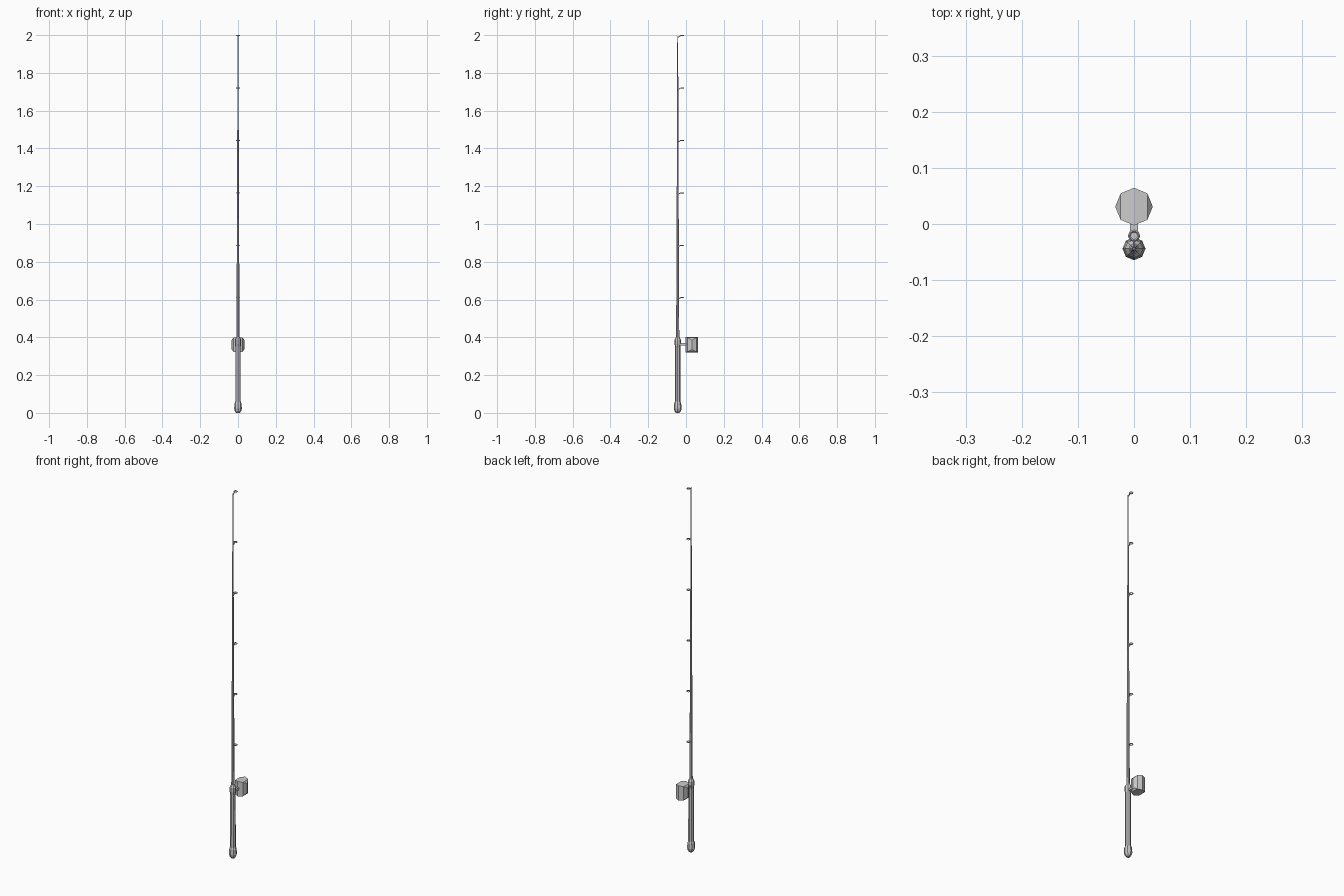
import bpy, bmesh, math

if "Cube" in bpy.data.objects:
    bpy.data.objects.remove(bpy.data.objects["Cube"])

ROD_Y = -0.044
SIDES = 8


def finish(bm, name, loc=(0, 0, 0)):
    bmesh.ops.recalc_face_normals(bm, faces=bm.faces[:])
    me = bpy.data.meshes.new(name)
    bm.to_mesh(me)
    bm.free()
    ob = bpy.data.objects.new(name, me)
    ob.location = loc
    bpy.context.collection.objects.link(ob)
    return ob


def lathe(name, profile, loc, sides=SIDES):
    """Stack of rings from (radius, z) pairs, capped at both ends."""
    bm = bmesh.new()
    rings = [[bm.verts.new((r * math.cos(2 * math.pi * i / sides),
                            r * math.sin(2 * math.pi * i / sides), z))
              for i in range(sides)] for r, z in profile]
    for a, b in zip(rings, rings[1:]):
        for i in range(sides):
            j = (i + 1) % sides
            bm.faces.new((a[i], a[j], b[j], b[i]))
    bm.faces.new(rings[0])
    bm.faces.new(rings[-1])
    return finish(bm, name, loc)


def strut(name, p, q, w, h):
    """Box bar in the yz plane from p to q, w wide in x and h tall in z."""
    bm = bmesh.new()
    ends = [[bm.verts.new((sx * w / 2, y, z + sz * h / 2))
             for sx, sz in ((-1, -1), (1, -1), (1, 1), (-1, 1))] for y, z in (p, q)]
    for i in range(4):
        j = (i + 1) % 4
        bm.faces.new((ends[0][i], ends[0][j], ends[1][j], ends[1][i]))
    for e in ends:
        bm.faces.new(e)
    return finish(bm, name)


# handle with a wider butt cap and a small collar
lathe("handle", [(0.010, 0.0), (0.017, 0.010), (0.0205, 0.022), (0.0185, 0.05),
                 (0.0145, 0.06), (0.0140, 0.35), (0.0165, 0.365),
                 (0.0165, 0.388), (0.009, 0.402)], (0, ROD_Y, 0))

# tapered rod blank
lathe("rod_blank", [(0.0085, 0.39), (0.0070, 0.7), (0.0053, 1.1),
                    (0.0038, 1.55), (0.0022, 1.994)], (0, ROD_Y, 0))

# reel: octagonal drum whose ends arch across x
R = 0.0335
bm = bmesh.new()
drop = lambda x: 0.0 if abs(x) < 0.01 else (0.003 if abs(x) < 0.03 else 0.016)
pts = [(R * math.cos(i * math.pi / 4), R * math.sin(i * math.pi / 4)) for i in range(8)]
top = [bm.verts.new((x, y, 0.402 - drop(x))) for x, y in pts]
low = [bm.verts.new((x, y, 0.320 + drop(x))) for x, y in pts]
for i in range(8):
    j = (i + 1) % 8
    bm.faces.new((low[i], low[j], top[j], top[i]))
for ring in (top, low):
    for idx in ((7, 0, 1), (7, 1, 2, 6), (6, 2, 3, 5), (5, 3, 4)):
        bm.faces.new([ring[k] for k in idx])
finish(bm, "reel", (0, 0.031, 0))

# reel stem
strut("reel_stem", (ROD_Y + 0.006, 0.363), (0.004, 0.363), 0.014, 0.012)

# line guides: ring plus leg
for k in range(6):
    z = 0.61 + k * 0.2774
    bpy.ops.mesh.primitive_torus_add(major_segments=8, minor_segments=4,
                                     major_radius=0.0085, minor_radius=0.0026,
                                     location=(0, -0.021, z))
    bpy.context.object.name = f"guide_ring_{k + 1}"
    strut(f"guide_leg_{k + 1}", (ROD_Y, z - 0.010), (-0.029, z), 0.004, 0.005)
